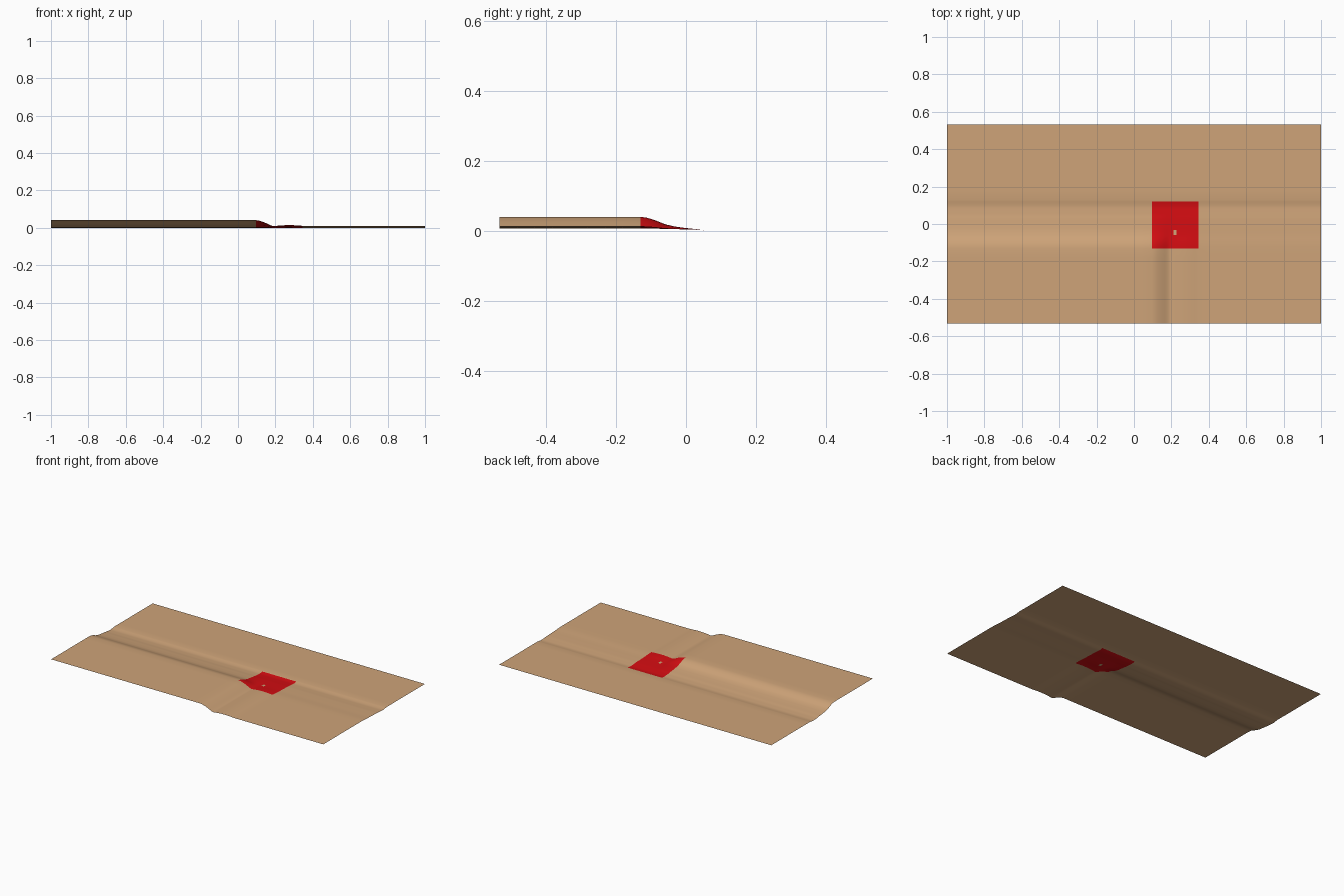
import bpy, bmesh

if "Cube" in bpy.data.objects:
    bpy.data.objects.remove(bpy.data.objects["Cube"])

def material(name, rgb):
    m = bpy.data.materials.new(name)
    m.diffuse_color = (*rgb, 1)
    m.use_nodes = True
    m.node_tree.nodes["Principled BSDF"].inputs["Base Color"].default_value = m.diffuse_color
    return m

tan = material("tan", (0.62, 0.37, 0.19))
red = material("red", (0.66, 0.004, 0.006))

def interp(points, v):
    """Smoothed piecewise profile through (position, value) points."""
    if v <= points[0][0]:
        return points[0][1]
    for (a, p), (b, q) in zip(points, points[1:]):
        if v <= b:
            return p + (q - p) * (v - a) / (b - a)
    return points[-1][1]

# Step profiles: raised front-left quarter, faintly raised front-right quarter
STEP_X = [(0.095, 1), (0.115, 0.9), (0.135, 0.68), (0.155, 0.4), (0.175, 0.08),
          (0.19, -0.1), (0.21, 0.0), (0.25, 0.1), (0.28, 0.12), (0.31, 0.08), (0.34, 0)]
STEP_Y = [(-0.13, 1), (-0.11, 0.92), (-0.09, 0.75), (-0.07, 0.52), (-0.05, 0.32),
          (-0.03, 0.22), (0, 0.12), (0.05, 0.0)]
DIP_Y = [(-0.02, 0), (0.03, 0.001), (0.06, 0.003), (0.09, 0.005), (0.105, 0.004), (0.13, 0)]

def height(x, y):
    sx, sy = interp(STEP_X, x), interp(STEP_Y, y)
    return 0.005 + 0.006 * sy + 0.030 * sx * sy - interp(DIP_Y, y)

def spaced(stops):
    """Grid lines from (start, divisions) stops."""
    out = []
    for (a, n), (b, _) in zip(stops, stops[1:]):
        out += [a + (b - a) * i / n for i in range(n)]
    return out + [stops[-1][0]]

X0, X1, Y0, Y1 = 0.095, 0.345, -0.13, 0.12
xs = spaced([(-1, 20), (X0, 12), (0.212, 1), (0.228, 12), (X1, 12), (1, 0)])
ys = spaced([(-0.533, 8), (Y0, 8), (-0.058, 1), (-0.033, 15), (Y1, 1), (0.13, 8), (0.533, 0)])

# Draped sheet, with the red square and its small tan centre as faces of it
bm = bmesh.new()
grid = [[bm.verts.new((x, y, height(x, y))) for x in xs] for y in ys]
for j in range(len(ys) - 1):
    for i in range(len(xs) - 1):
        f = bm.faces.new((grid[j][i], grid[j][i + 1], grid[j + 1][i + 1], grid[j + 1][i]))
        c = f.calc_center_median()
        in_square = X0 < c.x < X1 and Y0 < c.y < Y1
        in_centre = 0.212 < c.x < 0.228 and -0.058 < c.y < -0.033
        f.material_index = int(in_square and not in_centre)
        f.smooth = True

low = min(v.co.z for v in bm.verts)
for v in bm.verts:
    v.co.z -= low
mesh = bpy.data.meshes.new("stepped_sheet")
bm.to_mesh(mesh)
bm.free()
mesh.materials.append(tan)
mesh.materials.append(red)
sheet = bpy.data.objects.new("stepped_sheet", mesh)
bpy.context.collection.objects.link(sheet)
